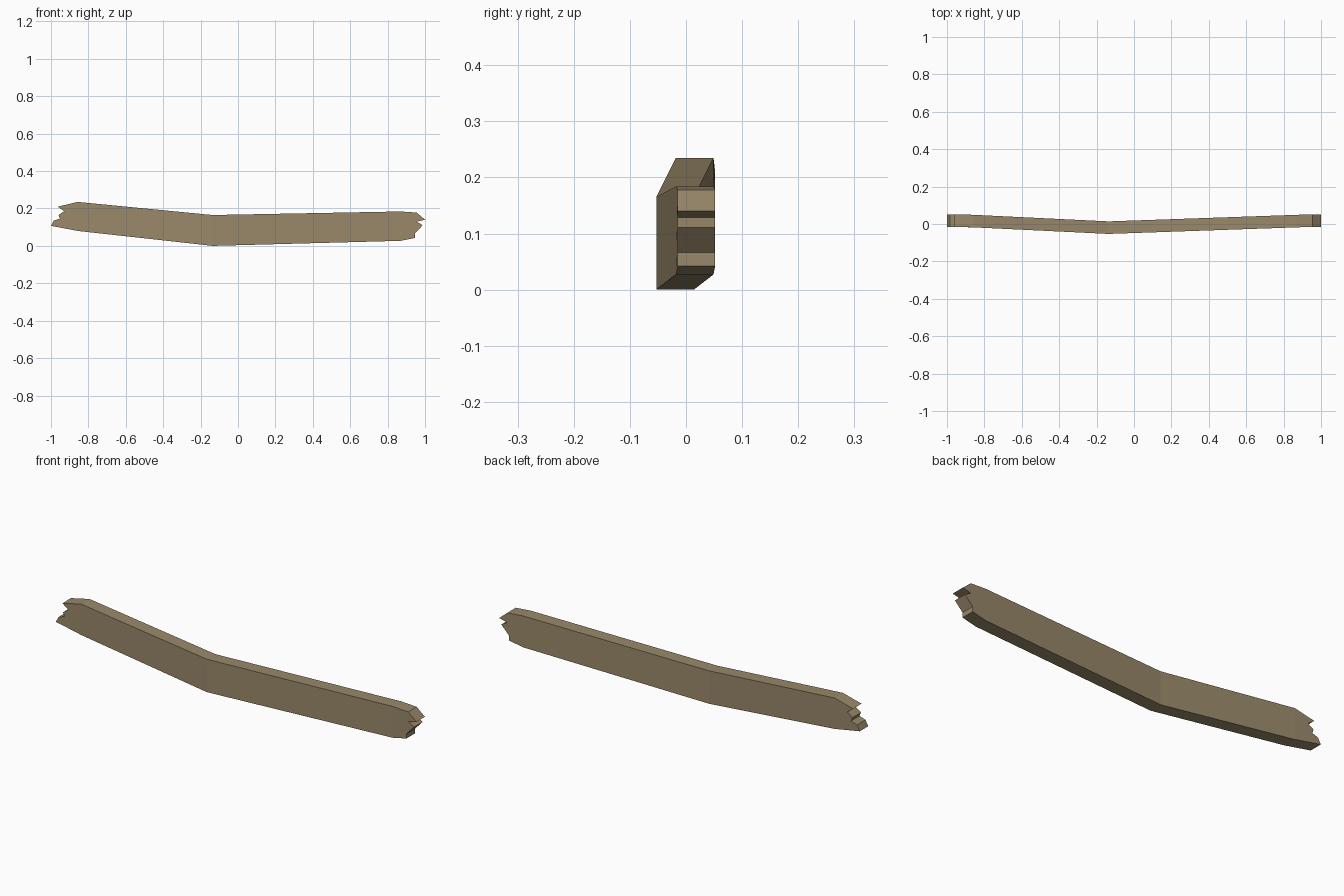
import bpy

if "Cube" in bpy.data.objects:
    bpy.data.objects.remove(bpy.data.objects["Cube"])

# Outline of the bent, splintered plank in x, z, split at its cross-lines
LEFT_END = [(-0.857, 0.08), (-0.857, 0.235), (-0.963, 0.21), (-0.93, 0.185),
            (-0.96, 0.165), (-0.952, 0.146), (-0.985, 0.135), (-1.0, 0.107)]
RIGHT_END = [(0.87, 0.184), (0.87, 0.027), (0.945, 0.042), (0.945, 0.066),
             (0.988, 0.111), (0.955, 0.129), (1.0, 0.14), (0.955, 0.178)]
BEND_TOP, BEND_LOW = (-0.136, 0.165), (-0.136, 0.0)
THICK = 0.067


def front_y(x):
    """Depth of the front face: bowed toward the viewer at the bend."""
    keys = [(-1.0, -0.015), (-0.95, -0.015), (-0.857, -0.018), (-0.136, -0.053),
            (0.87, -0.018), (0.945, -0.015), (1.0, -0.015)]
    for (x0, y0), (x1, y1) in zip(keys, keys[1:]):
        if x <= x1:
            return y0 + (y1 - y0) * (x - x0) / (x1 - x0)
    return keys[-1][1]


# Panels of the front face, joined along shared edges
points = LEFT_END + RIGHT_END + [BEND_TOP, BEND_LOW]
n, nl = len(points), len(LEFT_END)
top, low = n - 2, n - 1
panels = [list(range(nl))[::-1], [0, low, top, 1],
          [low, nl + 1, nl, top], list(range(nl, 2 * nl))[::-1]]


def area(loop):
    p = [points[i] for i in loop]
    return sum(a[0] * b[1] - b[0] * a[1] for a, b in zip(p, p[1:] + p[:1]))


# Counter-clockwise seen from the front, so normals face -y
panels = [p if area(p) > 0 else p[::-1] for p in panels]

verts = [(x, front_y(x), z) for x, z in points]
verts += [(x, y + THICK, z) for x, y, z in verts]
faces = panels + [[i + n for i in reversed(p)] for p in panels]

# Rim: bridge every edge that belongs to a single panel
edges = {(a, b) for p in panels for a, b in zip(p, p[1:] + p[:1])}
faces += [[b, a, a + n, b + n] for a, b in sorted(edges) if (b, a) not in edges]

mesh = bpy.data.meshes.new("broken_plank")
mesh.from_pydata(verts, [], faces)
mesh.update()
plank = bpy.data.objects.new("broken_plank", mesh)
bpy.context.collection.objects.link(plank)

# Weathered wood
wood = bpy.data.materials.new("weathered wood")
wood.diffuse_color = (0.32, 0.25, 0.145, 1)
wood.use_nodes = True
wood.node_tree.nodes["Principled BSDF"].inputs["Base Color"].default_value = wood.diffuse_color
mesh.materials.append(wood)
